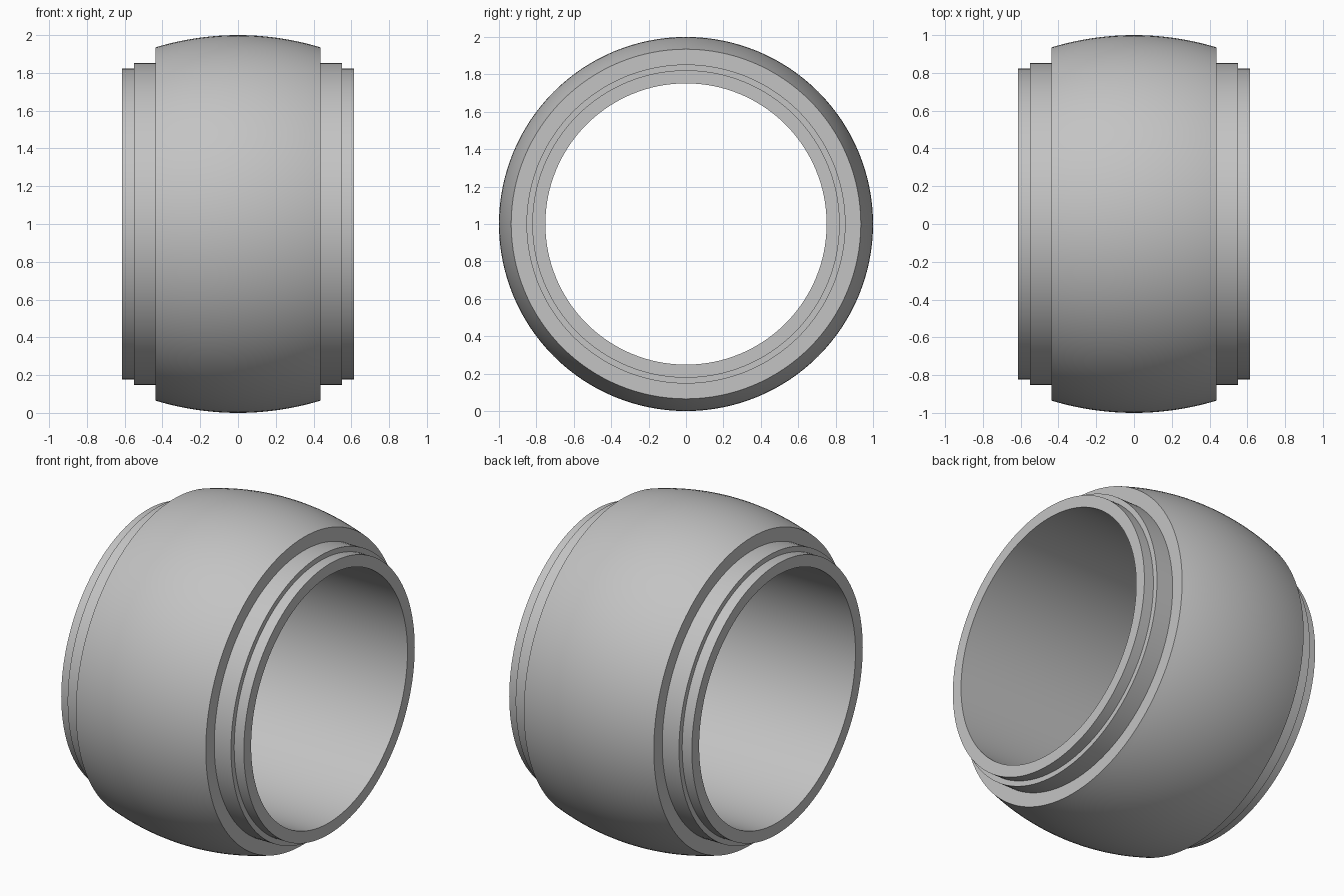
import bpy, bmesh, math
from mathutils import Matrix, Vector

cube = bpy.data.objects.get("Cube")
if cube:
    bpy.data.objects.remove(cube, do_unlink=True)

SEGMENTS = 128
BORE, CROWN, CROWN_ARC = 0.752, 1.0, 1.5
CROWN_HALF = 0.4375

grey = bpy.data.materials.new("plain_grey")
grey.use_nodes = True
grey.diffuse_color = (0.55, 0.55, 0.55, 1)
grey.node_tree.nodes["Principled BSDF"].inputs["Base Color"].default_value = grey.diffuse_color

# Half profile as (axial position, radius): stepped shoulders, then the crowned rim
half = [(-0.615, BORE), (-0.615, 0.822), (-0.55, 0.822), (-0.55, 0.853),
        (-CROWN_HALF, 0.853)]
steps = 24
crown = []
for i in range(steps + 1):
    x = CROWN_HALF * (2 * i / steps - 1)
    crown.append((x, CROWN - CROWN_ARC + math.sqrt(CROWN_ARC ** 2 - x * x)))
profile = half + crown + [(-x, r) for x, r in reversed(half)]

# Revolve the closed profile around the x axis
bm = bmesh.new()
verts = [bm.verts.new((x, 0, r)) for x, r in profile]
edges = [bm.edges.new((verts[i - 1], v)) for i, v in enumerate(verts)]
bmesh.ops.spin(bm, geom=verts + edges, cent=(0, 0, 0), axis=(1, 0, 0),
               angle=math.tau, steps=SEGMENTS, use_merge=False)
bmesh.ops.remove_doubles(bm, verts=bm.verts[:], dist=0.0001)
bmesh.ops.recalc_face_normals(bm, faces=bm.faces[:])
bmesh.ops.transform(bm, matrix=Matrix.Translation(Vector((0, 0, 1))), verts=bm.verts[:])

mesh = bpy.data.meshes.new("crowned_ring")
bm.to_mesh(mesh)
bm.free()
mesh.materials.append(grey)
ring = bpy.data.objects.new("crowned_ring", mesh)
bpy.context.collection.objects.link(ring)

# Smooth the round surfaces, keep the shoulder edges sharp
bpy.ops.object.select_all(action='DESELECT')
ring.select_set(True)
bpy.context.view_layer.objects.active = ring
bpy.ops.object.shade_smooth_by_angle(angle=math.radians(30))
